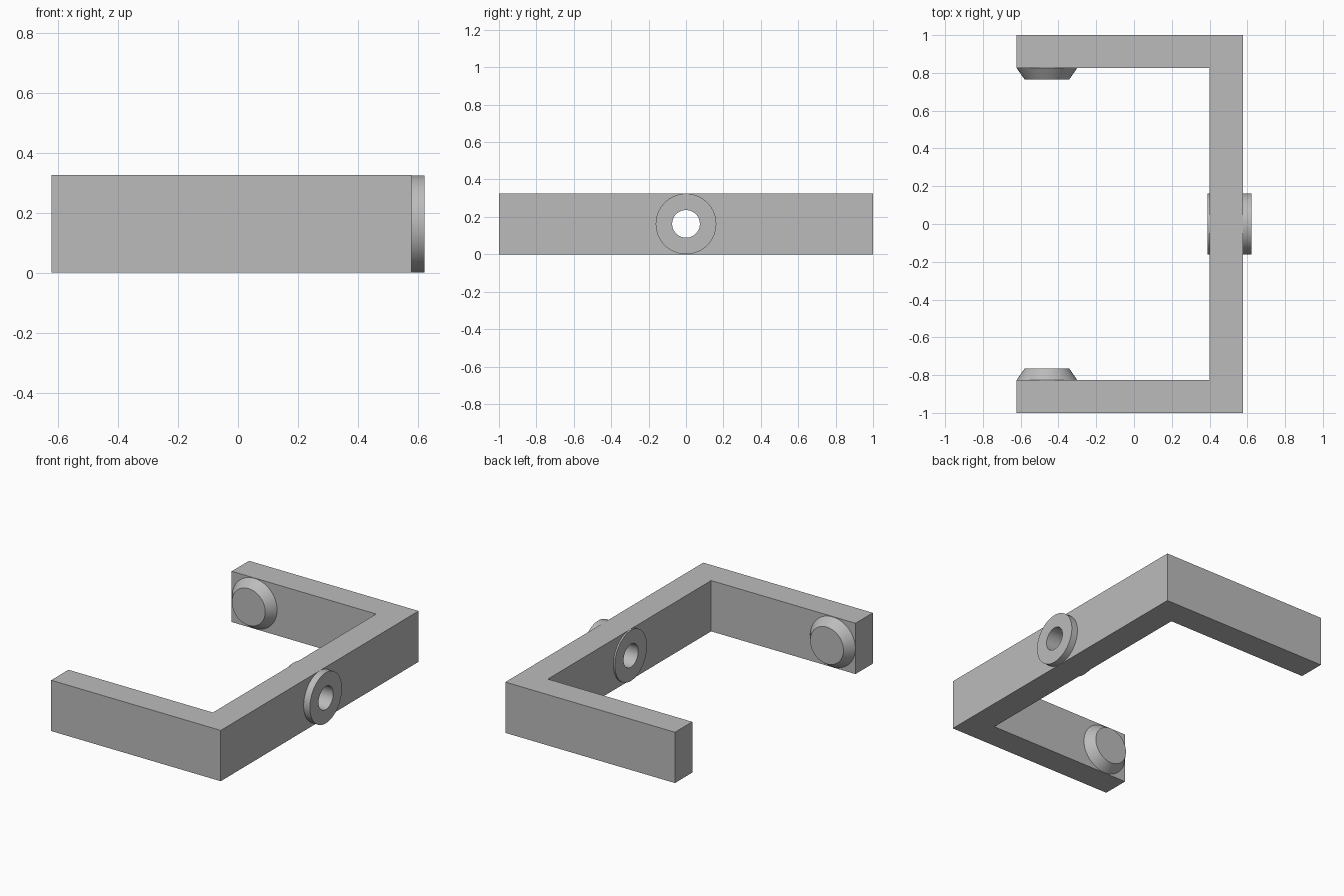
import bpy, bmesh, math
from mathutils import Matrix, Vector

if "Cube" in bpy.data.objects:
    bpy.data.objects.remove(bpy.data.objects["Cube"], do_unlink=True)

HEIGHT = 0.325
MID = HEIGHT / 2
SEGMENTS = 64

grey = bpy.data.materials.new("plain_grey")
grey.use_nodes = True
grey.diffuse_color = (0.5, 0.5, 0.5, 1)
grey.node_tree.nodes["Principled BSDF"].inputs["Base Color"].default_value = grey.diffuse_color


def make_object(name, bm, smooth=True):
    bmesh.ops.recalc_face_normals(bm, faces=bm.faces)
    mesh = bpy.data.meshes.new(name)
    bm.to_mesh(mesh)
    bm.free()
    mesh.materials.append(grey)
    obj = bpy.data.objects.new(name, mesh)
    bpy.context.collection.objects.link(obj)
    if smooth:
        bpy.ops.object.select_all(action='DESELECT')
        obj.select_set(True)
        bpy.context.view_layer.objects.active = obj
        bpy.ops.object.shade_smooth_by_angle(angle=math.radians(30))
    return obj


def lathe(name, profile, centre, axis):
    """Spin (radius, height) points around the given axis through centre."""
    bm = bmesh.new()
    verts = [bm.verts.new((r, 0, h)) for r, h in profile]
    edges = [bm.edges.new(pair) for pair in zip(verts, verts[1:])]
    bmesh.ops.spin(bm, geom=verts + edges, cent=(0, 0, 0), axis=(0, 0, 1),
                   angle=math.tau, steps=SEGMENTS)
    bmesh.ops.remove_doubles(bm, verts=bm.verts, dist=1e-5)
    turn = Vector(axis).to_track_quat('Z', 'Y').to_matrix().to_4x4()
    bm.transform(Matrix.Translation(centre) @ turn)
    return make_object(name, bm)


# U-shaped frame extruded from its plan outline
half = [(-0.622, 0.825), (-0.622, 1.0), (0.578, 1.0)]
outline = [(0.4, 0.825)] + half
outline += [(x, -y) for x, y in reversed(outline)]
bm = bmesh.new()
face = bm.faces.new([bm.verts.new((x, y, 0)) for x, y in outline])
top = bmesh.ops.extrude_face_region(bm, geom=[face])["geom"]
bmesh.ops.translate(bm, vec=(0, 0, HEIGHT),
                    verts=[v for v in top if isinstance(v, bmesh.types.BMVert)])
frame = make_object("frame", bm, smooth=False)

# Bore through the frame that holds the bushing
cutter = lathe("bore_cutter", [(0, -0.2), (0.12, -0.2), (0.12, 0.2), (0, 0.2)],
               (0.49, 0, MID), (1, 0, 0))
cutter.hide_render = True
cut = frame.modifiers.new("bore", 'BOOLEAN')
cut.operation = 'DIFFERENCE'
cut.object = cutter
cut.solver = 'EXACT'
bpy.ops.object.select_all(action='DESELECT')
frame.select_set(True)
bpy.context.view_layer.objects.active = frame
bpy.ops.object.modifier_apply(modifier=cut.name)
bpy.data.objects.remove(cutter, do_unlink=True)

# Bushing with a through hole
lathe("bushing", [(0.074, 0), (0.162, 0), (0.162, 0.232), (0.074, 0.232), (0.074, 0)],
      (0.39, 0, MID), (1, 0, 0))

# Tapered round pads facing each other at the arm tips
for name, side in (("front_pad", -1), ("back_pad", 1)):
    lathe(name, [(0, -0.01), (0.16, -0.01), (0.16, 0), (0.118, 0.06), (0, 0.06)],
          (-0.461, side * 0.825, MID), (0, -side, 0))
